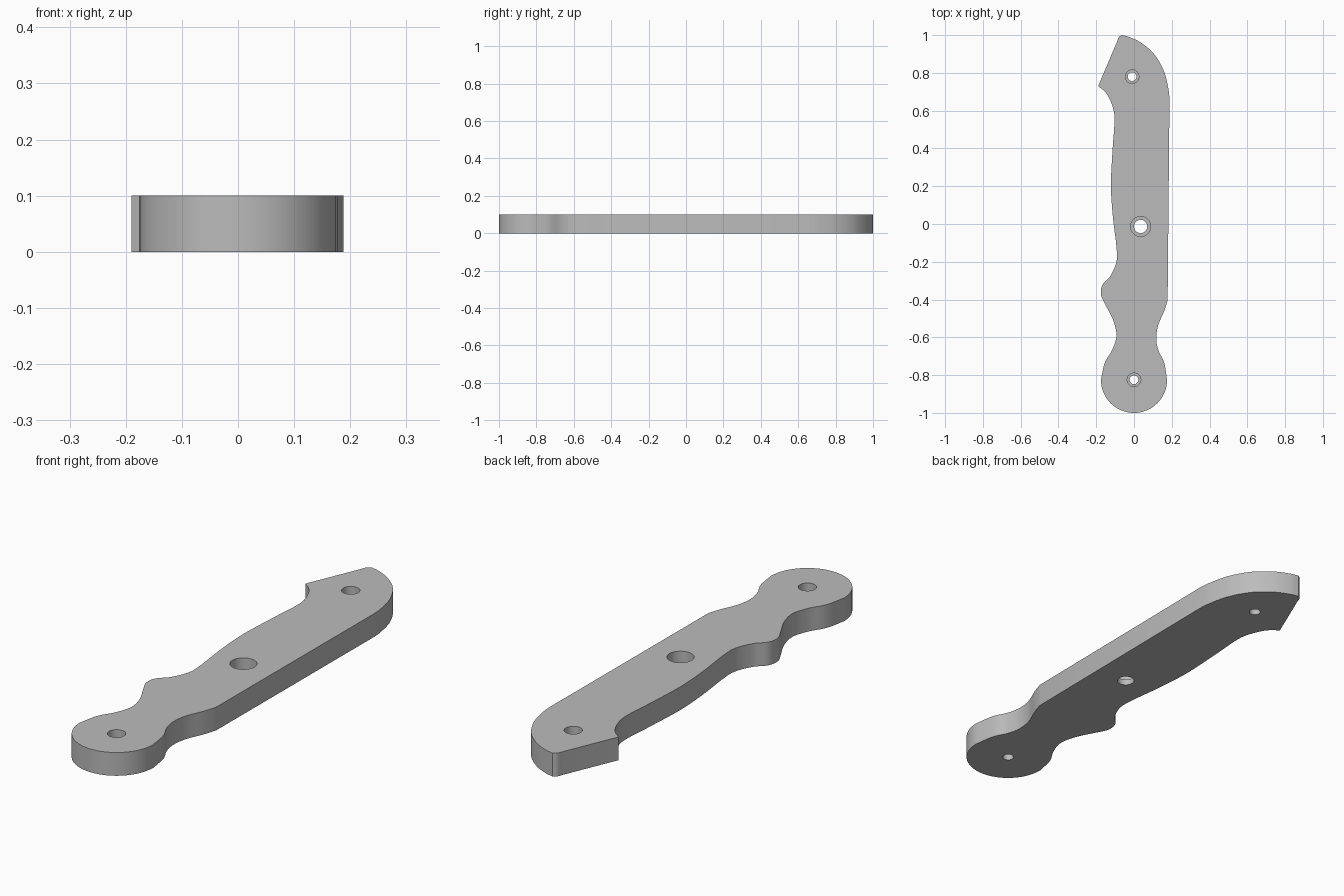
import bpy, bmesh
from math import cos, sin, pi, radians
from mathutils import Vector

cube = bpy.data.objects.get("Cube")
if cube:
    bpy.data.objects.remove(cube, do_unlink=True)

THICK = 0.1

grey = bpy.data.materials.new("plain grey")
grey.use_nodes = True
grey.diffuse_color = (0.5, 0.5, 0.5, 1)
grey.node_tree.nodes["Principled BSDF"].inputs["Base Color"].default_value = (0.5, 0.5, 0.5, 1)


def smooth_path(points, steps=6):
    """Catmull-Rom curve through the points, ends included."""
    p = [Vector(q) for q in points]
    p = [2 * p[0] - p[1]] + p + [2 * p[-1] - p[-2]]
    out = []
    for a, b, c, d in zip(p, p[1:], p[2:], p[3:]):
        for i in range(steps):
            t = i / steps
            out.append(0.5 * (2 * b + (c - a) * t + (2 * a - 5 * b + 4 * c - d) * t**2
                              + (3 * b - a - 3 * c + d) * t**3))
    return out + [p[-2]]


def extrude_outline(name, points, z0, z1):
    """Solid slab with the given outline between two heights."""
    bm = bmesh.new()
    face = bm.faces.new([bm.verts.new((q[0], q[1], z0)) for q in points])
    new = bmesh.ops.extrude_face_region(bm, geom=[face])["geom"]
    bmesh.ops.translate(bm, vec=(0, 0, z1 - z0),
                        verts=[v for v in new if isinstance(v, bmesh.types.BMVert)])
    bmesh.ops.recalc_face_normals(bm, faces=bm.faces)
    mesh = bpy.data.meshes.new(name)
    bm.to_mesh(mesh)
    bm.free()
    obj = bpy.data.objects.new(name, mesh)
    bpy.context.collection.objects.link(obj)
    obj.data.materials.append(grey)
    return obj


def circle(x, y, r, n=40):
    return [(x + r * cos(2 * pi * i / n), y + r * sin(2 * pi * i / n)) for i in range(n)]


# Outline, clockwise: nose and spine, neck, round butt, finger grip, slanted end
nose = smooth_path([(-0.065, 1), (-0.025, 0.99), (0.04, 0.958), (0.11, 0.895),
                    (0.16, 0.805), (0.183, 0.71), (0.188, 0.655)])
neck = smooth_path([(0.178, -0.405), (0.16, -0.46), (0.127, -0.54), (0.118, -0.61),
                    (0.13, -0.67), (0.16, -0.735), (0.175, -0.825)])
butt = [(0.175 * cos(a), -0.825 + 0.175 * sin(a))
        for a in (-pi * i / 32 for i in range(1, 32))]
grip = smooth_path([(-0.175, -0.825), (-0.155, -0.735), (-0.115, -0.665), (-0.093, -0.59),
                    (-0.11, -0.51), (-0.15, -0.43), (-0.175, -0.375), (-0.167, -0.322),
                    (-0.125, -0.275), (-0.093, -0.2), (-0.093, -0.12), (-0.113, 0.05),
                    (-0.122, 0.21), (-0.113, 0.4), (-0.103, 0.55), (-0.113, 0.62),
                    (-0.145, 0.69), (-0.19, 0.73)])
tip = smooth_path([(-0.09, 0.965), (-0.081, 0.988), (-0.067, 1)], 4)[:-1]
handle = extrude_outline("handle_scale", nose + neck + butt + grip + tip, 0, THICK)

# Stepped screw holes: narrow through-hole below, wide counterbore above
holes = [("front", -0.01, 0.78, 0.023, 0.036, 0.035),
         ("middle", 0.035, -0.013, 0.035, 0.053, 0.025),
         ("rear", 0, -0.825, 0.023, 0.036, 0.035)]
cutters = []
for label, x, y, r_in, r_out, step in holes:
    for kind, r, z0 in (("through", r_in, -0.05), ("bore", r_out, step)):
        cutter = extrude_outline(f"{label}_{kind}_cutter", circle(x, y, r), z0, THICK + 0.05)
        cutter.hide_render = True
        cutters.append(cutter)
        mod = handle.modifiers.new(cutter.name, 'BOOLEAN')
        mod.object = cutter
        mod.solver = 'EXACT'

bpy.ops.object.select_all(action='DESELECT')
bpy.context.view_layer.objects.active = handle
handle.select_set(True)
for mod in list(handle.modifiers):
    bpy.ops.object.modifier_apply(modifier=mod.name)
for cutter in cutters:
    bpy.data.objects.remove(cutter, do_unlink=True)
bpy.ops.object.shade_smooth_by_angle(angle=radians(30))
